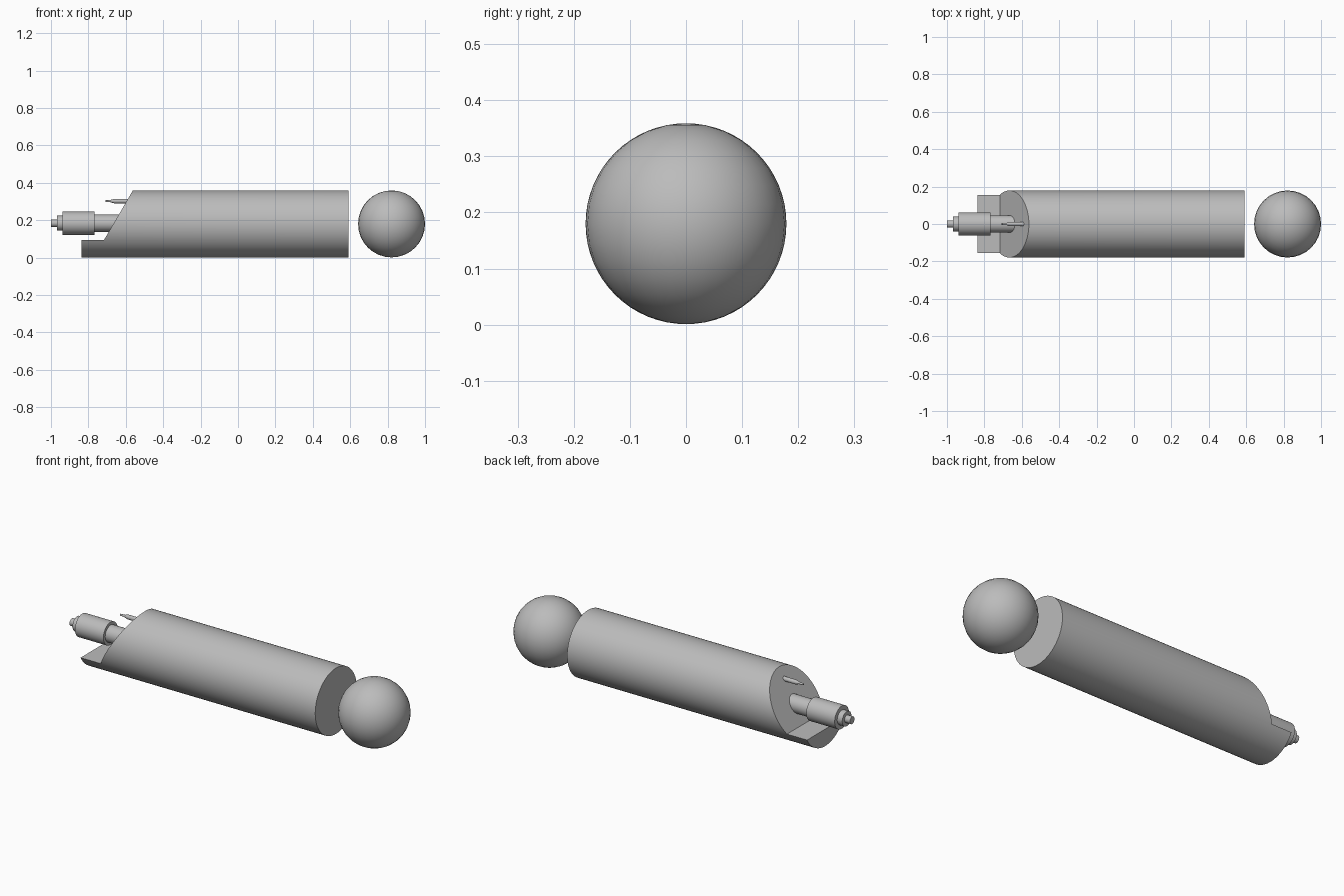
import bpy, bmesh, math

if "Cube" in bpy.data.objects:
    bpy.data.objects.remove(bpy.data.objects["Cube"])

AXIS_Z = 0.18   # height of the main axis
R = 0.179       # radius of body and ball

grey = bpy.data.materials.new("plain grey")
grey.diffuse_color = (0.5, 0.5, 0.5, 1)
grey.use_nodes = True
grey.node_tree.nodes["Principled BSDF"].inputs["Base Color"].default_value = grey.diffuse_color


def finish(obj, angle=30):
    obj.data.materials.clear()
    obj.data.materials.append(grey)
    bpy.ops.object.select_all(action='DESELECT')
    obj.select_set(True)
    bpy.context.view_layer.objects.active = obj
    bpy.ops.object.shade_smooth_by_angle(angle=math.radians(angle))


def make_object(name, bm):
    bmesh.ops.recalc_face_normals(bm, faces=bm.faces)
    mesh = bpy.data.meshes.new(name)
    bm.to_mesh(mesh)
    bm.free()
    obj = bpy.data.objects.new(name, mesh)
    bpy.context.collection.objects.link(obj)
    return obj


def turned(name, profile, z, sides=32):
    """Solid of revolution along x from (x, radius) points."""
    bm = bmesh.new()
    rings = [[bm.verts.new((x, r * math.sin(2 * math.pi * i / sides),
                            z + r * math.cos(2 * math.pi * i / sides)))
              for i in range(sides)] for x, r in profile]
    for a, b in zip(rings, rings[1:]):
        for i in range(sides):
            j = (i + 1) % sides
            bm.faces.new((a[i], a[j], b[j], b[i]))
    bm.faces.new(rings[0])
    bm.faces.new(rings[-1])
    return make_object(name, bm)


def prism(name, outline, half_width):
    """Solid with an (x, z) outline extended along y."""
    bm = bmesh.new()
    face = bm.faces.new([bm.verts.new((x, -half_width, z)) for x, z in outline])
    ext = bmesh.ops.extrude_face_region(bm, geom=[face])
    verts = [v for v in ext["geom"] if isinstance(v, bmesh.types.BMVert)]
    bmesh.ops.translate(bm, verts=verts, vec=(0, 2 * half_width, 0))
    return make_object(name, bm)


# Main barrel, with a slanted front and a low ledge cut out
body = turned("body", [(-0.838, R), (0.59, R)], AXIS_Z, 64)
slope = (0.155 / 0.266)
top = 0.5
cutter = prism("body_cutter", [(-1.1, 0.093), (-0.717, 0.093),
                               (-0.717 + slope * (top - 0.093), top),
                               (-1.1, top)], 0.4)
cutter.hide_render = True
mod = body.modifiers.new("cut", 'BOOLEAN')
mod.operation = 'DIFFERENCE'
mod.solver = 'EXACT'
mod.object = cutter
bpy.context.view_layer.objects.active = body
bpy.ops.object.modifier_apply(modifier=mod.name)
bpy.data.objects.remove(cutter)
finish(body)

# Stepped nozzle: tip, collar, sleeve and shaft
nozzle = turned("nozzle", [(-1.0, 0.02), (-0.968, 0.02), (-0.968, 0.04),
                           (-0.938, 0.04), (-0.938, 0.062), (-0.767, 0.062),
                           (-0.767, 0.046), (-0.6, 0.046)], 0.184)
finish(nozzle)

# Small pin above the nozzle
pin = turned("pin", [(-0.708, 0.005), (-0.682, 0.006), (-0.662, 0.012),
                     (-0.55, 0.012)], 0.302, 16)
finish(pin)

# Ball behind the body
bpy.ops.mesh.primitive_uv_sphere_add(segments=32, ring_count=16, radius=R,
                                     location=(1 - R, 0, AXIS_Z))
ball = bpy.context.object
ball.name = "ball"
finish(ball)
